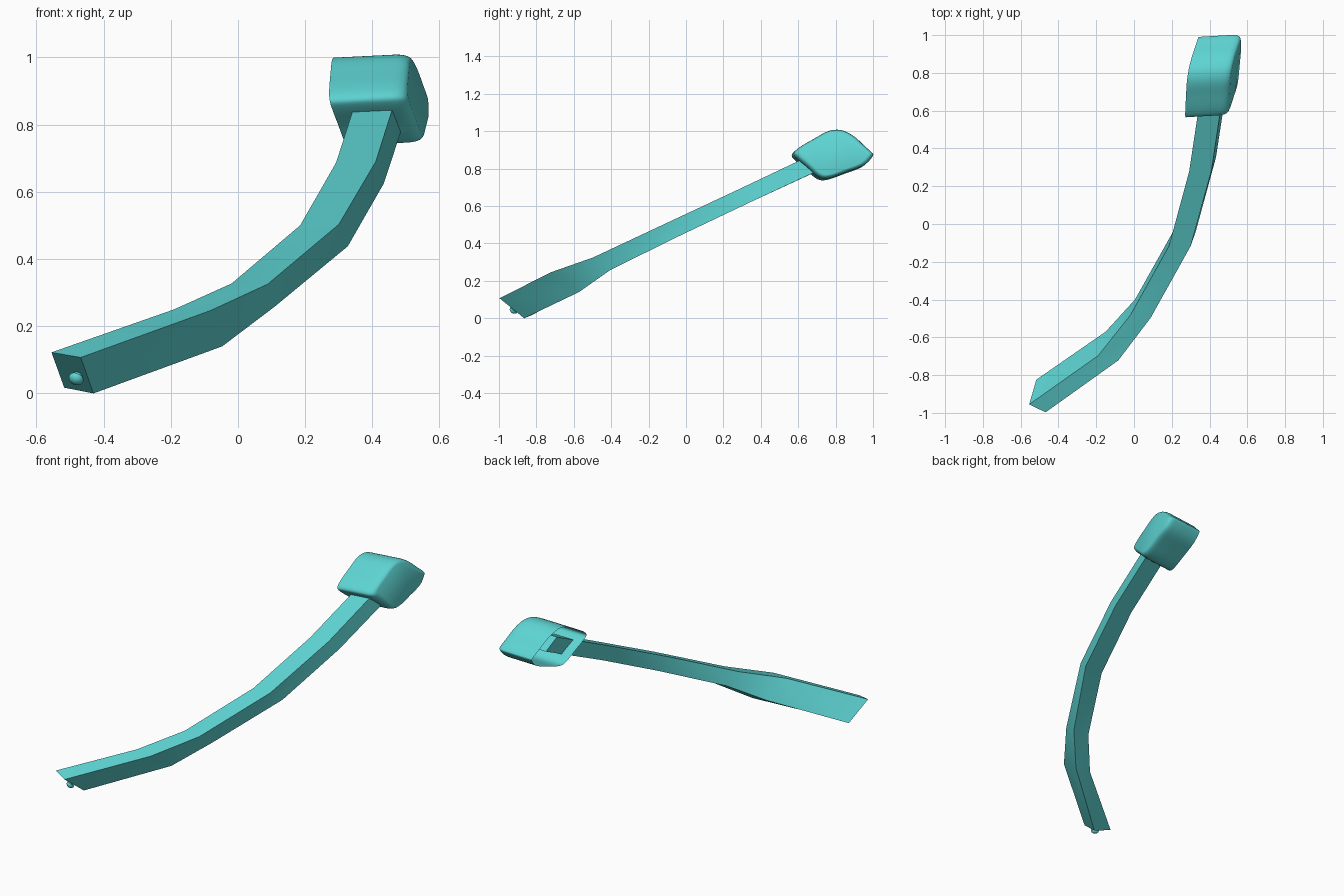
import bpy, bmesh, math
from mathutils import Vector

if "Cube" in bpy.data.objects:
    bpy.data.objects.remove(bpy.data.objects["Cube"])

teal = bpy.data.materials.new("teal")
teal.diffuse_color = (0.11, 0.66, 0.65, 1)
teal.use_nodes = True
teal.node_tree.nodes["Principled BSDF"].inputs["Base Color"].default_value = teal.diffuse_color


def make_object(name, bm, angle):
    bmesh.ops.recalc_face_normals(bm, faces=bm.faces[:])
    mesh = bpy.data.meshes.new(name)
    bm.to_mesh(mesh)
    bm.free()
    mesh.materials.append(teal)
    ob = bpy.data.objects.new(name, mesh)
    bpy.context.collection.objects.link(ob)
    bpy.ops.object.select_all(action='DESELECT')
    ob.select_set(True)
    bpy.context.view_layer.objects.active = ob
    bpy.ops.object.shade_smooth_by_angle(angle=math.radians(angle))
    return ob


def loft(bm, rings):
    loops = [[bm.verts.new(p) for p in r] for r in rings]
    n = len(loops[0])
    for a, b in zip(loops, loops[1:]):
        for i in range(n):
            j = (i + 1) % n
            bm.faces.new((a[i], a[j], b[j], b[i]))
    return loops


# Curved arm: four-cornered sections, twisting near the lower end
sections = [
    [(-.555, -.955, .122), (-.468, -.997, .107), (-.430, -.865, .0), (-.517, -.824, .017)],
    [(-.190, -.697, .250), (-.083, -.722, .246), (-.047, -.572, .140), (-.150, -.570, .152)],
    [(-.019, -.482, .327), (.088, -.497, .325), (.109, -.405, .258), (.005, -.400, .265)],
    [(.185, -.117, .500), (.300, -.117, .503), (.327, -.040, .438), (.206, -.042, .438)],
    [(.292, .278, .687), (.410, .283, .690), (.434, .353, .625), (.314, .350, .625)],
    [(.342, .610, .843), (.459, .610, .845), (.484, .680, .777), (.366, .680, .776)],
]
# the arm runs on a little way inside the head
sections.append([Vector(b) + (Vector(b) - Vector(a)) * 0.35
                 for a, b in zip(sections[4], sections[5])])
bm = bmesh.new()
loops = loft(bm, sections)
bm.faces.new(loops[0])
bm.faces.new(loops[-1])
make_object("curved_arm", bm, 35)

# Head: rounded diamond sleeve, open on the left and capped on the right
outline = [(.572, .880), (.605, .912), (.680, .956), (.755, .996), (.822, 1.002),
           (.890, .971), (.950, .917), (.990, .880), (.992, .860), (.945, .813),
           (.850, .776), (.760, .745), (.706, .750), (.645, .802), (.585, .853)]


def smooth_closed(pts, steps):
    out, n = [], len(pts)
    for i in range(n):
        p0, p1, p2, p3 = (Vector(pts[(i + k) % n]) for k in (-1, 0, 1, 2))
        for s in range(steps):
            t = s / steps
            out.append(0.5 * (2 * p1 + (p2 - p0) * t + (2 * p0 - 5 * p1 + 4 * p2 - p3) * t * t
                              + (3 * p1 - p0 - 3 * p2 + p3) * t ** 3))
    return out


profile = smooth_closed(outline, 4)
centre = Vector((.785, .877))


def head_ring(off, scale):
    ring = []
    for p in profile:
        q = centre + (p - centre) * scale
        x = .348 + .16 * q.x - .19 * q.y + off
        ring.append((x, q.x + .06 * (off - .1), q.y + .05 * (off - .1)))
    return ring


bm = bmesh.new()
layers = [(0, 1), (.095, 1), (.185, 1), (.203, .985), (.216, .955), (.224, .91), (.228, .85)]
loops = loft(bm, [head_ring(o, s) for o, s in layers])
bm.faces.new(loops[-1])
make_object("head_sleeve", bm, 40)

# Small round stud on the lower end face
a, b, c, d = (Vector(p) for p in sections[0])
normal = (b - a).cross(d - a).normalized()
if normal.y > 0:
    normal = -normal
base = a.lerp(b, .68).lerp(d.lerp(c, .68), .53)
turn = normal.to_track_quat('Z', 'Y')
stud = [(.013, -.01), (.013, .006), (.021, .009), (.023, .016), (.020, .024), (.012, .030), (.004, .032)]
bm = bmesh.new()
rings = [[base + turn @ Vector((r * math.cos(k * math.tau / 20), r * math.sin(k * math.tau / 20), h))
          for k in range(20)] for r, h in stud]
loops = loft(bm, rings)
bm.faces.new(loops[0])
bm.faces.new(loops[-1])
make_object("end_stud", bm, 50)
